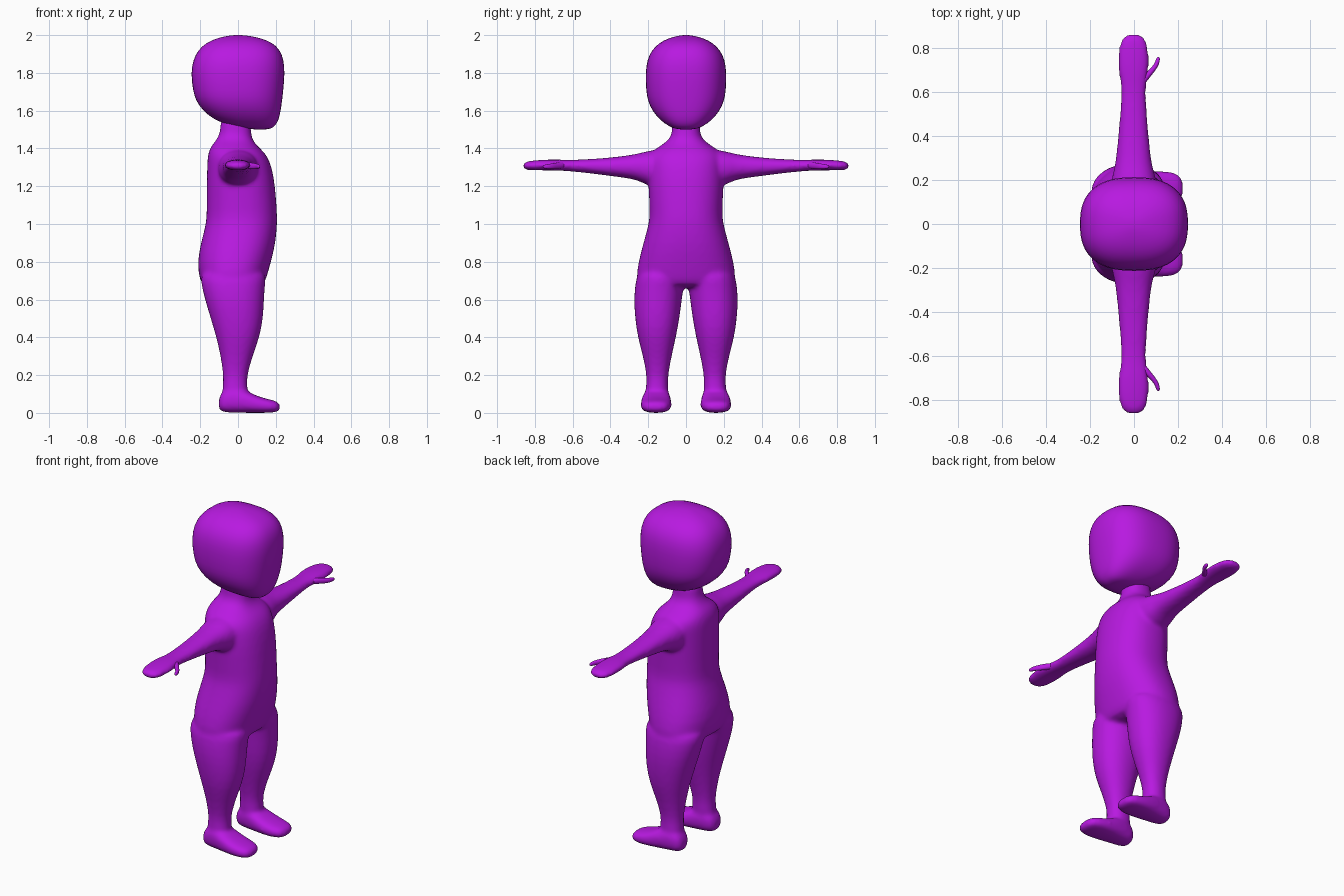
import bpy, bmesh, math

purple = bpy.data.materials.new("purple")
purple.diffuse_color = (0.48, 0.01, 0.75, 1)


def loft(bm, axis, rings, power=2.2, side=1, n=32):
    """Closed skin through rounded rings (t, a0, a1, b0, b1) strung along an axis."""
    loops = []
    for t, a0, a1, b0, b1 in rings:
        loop = []
        for i in range(n):
            ang = 2 * math.pi * i / n
            c, s = math.cos(ang), math.sin(ang)
            a = (a0 + a1) / 2 + (a1 - a0) / 2 * math.copysign(abs(c) ** (2 / power), c)
            b = (b0 + b1) / 2 + (b1 - b0) / 2 * math.copysign(abs(s) ** (2 / power), s)
            x, y, z = {'X': (t, a, b), 'Y': (a, t, b), 'Z': (a, b, t)}[axis]
            loop.append(bm.verts.new((x, y * side, z)))
        loops.append(loop)
    for p, q in zip(loops, loops[1:]):
        for i in range(n):
            j = (i + 1) % n
            bm.faces.new((p[i], p[j], q[j], q[i]))
    bm.faces.new(loops[0])
    bm.faces.new(loops[-1])


def finish(bm, name):
    bmesh.ops.recalc_face_normals(bm, faces=bm.faces)
    for f in bm.faces:
        f.smooth = True
    me = bpy.data.meshes.new(name)
    bm.to_mesh(me)
    bm.free()
    me.materials.append(purple)
    ob = bpy.data.objects.new(name, me)
    bpy.context.collection.objects.link(ob)
    ob.modifiers.new("round", 'SUBSURF').levels = 1
    return ob


# Ring tables: torso and head are (z, x0, x1, half width)
torso = [(0.66, -.18, .13, .24), (0.7, -.205, .147, .268), (0.8, -.217, .176, .253),
         (0.9, -.197, .2, .226), (1.0, -.17, .208, .198), (1.05, -.166, .208, .191),
         (1.2, -.166, .198, .2), (1.3, -.164, .18, .2), (1.35, -.162, .16, .198),
         (1.385, -.155, .135, .18), (1.415, -.142, .1, .135), (1.445, -.113, .077, .09),
         (1.48, -.097, .07, .075), (1.52, -.093, .067, .073), (1.57, -.093, .067, .073)]
head = [(1.5, .1, .14, .02), (1.504, .05, .175, .06), (1.52, -.04, .198, .095),
        (1.55, -.125, .216, .138), (1.6, -.187, .227, .18), (1.65, -.222, .234, .202),
        (1.7, -.239, .24, .212), (1.8, -.251, .249, .216), (1.87, -.238, .243, .206),
        (1.92, -.213, .224, .182), (1.96, -.168, .185, .142), (1.985, -.11, .12, .09),
        (1.997, -.05, .055, .04), (2.0, -.02, .02, .015)]
leg = [(0.76, -.2, .155, .01, .25), (0.7, -.2, .145, .008, .268), (0.6, -.176, .138, .022, .277),
       (0.5, -.145, .134, .034, .27), (0.4, -.115, .115, .053, .256), (0.3, -.092, .077, .076, .228),
       (0.2, -.078, .049, .095, .208), (0.15, -.079, .048, .094, .211), (0.05, -.09, .06, .09, .22)]
foot = [(-.103, .13, .19, .02, .07), (-.088, .1, .215, .004, .115), (-.03, .087, .225, 0, .145),
        (.04, .078, .236, 0, .122), (.1, .075, .242, 0, .088), (.16, .079, .24, 0, .073),
        (.205, .095, .228, .003, .063), (.224, .125, .2, .013, .047)]
arm = [(.1, -.11, .11, 1.2, 1.4), (.19, -.107, .107, 1.195, 1.39), (.25, -.09, .086, 1.23, 1.374),
       (.3, -.082, .077, 1.241, 1.364), (.4, -.072, .067, 1.254, 1.352), (.5, -.064, .059, 1.267, 1.344),
       (.61, -.056, .052, 1.279, 1.339), (.66, -.066, .062, 1.282, 1.341), (.71, -.073, .068, 1.284, 1.342),
       (.78, -.073, .068, 1.284, 1.339), (.83, -.064, .06, 1.284, 1.334), (.855, -.045, .042, 1.288, 1.327),
       (.863, -.02, .02, 1.298, 1.317)]
thumb = [(.63, .01, .045, 1.3, 1.325), (.66, .028, .068, 1.292, 1.328), (.685, .052, .087, 1.291, 1.325),
         (.702, .07, .101, 1.29, 1.322), (.725, .092, .114, 1.291, 1.318), (.75, .1, .119, 1.293, 1.314),
         (.759, .107, .115, 1.299, 1.308)]

# Body: torso, limbs and feet blended into one skin
bm = bmesh.new()
loft(bm, 'Z', [(z, a, b, -w, w) for z, a, b, w in torso], 2.3)
for s in (1, -1):
    loft(bm, 'Z', leg, side=s)
    loft(bm, 'X', foot, 2.6, s)
    loft(bm, 'Y', arm, side=s)
body = finish(bm, "body")
remesh = body.modifiers.new("blend", 'REMESH')
remesh.mode = 'VOXEL'
remesh.voxel_size = 0.011
remesh.use_smooth_shade = True
soften = body.modifiers.new("soften", 'SMOOTH')
soften.factor = 0.5
soften.iterations = 10

# Head
bm = bmesh.new()
loft(bm, 'Z', [(z, a, b, -w, w) for z, a, b, w in head], 2.5)
finish(bm, "head")

# Thumbs
bm = bmesh.new()
for s in (1, -1):
    loft(bm, 'Y', thumb, side=s, n=16)
finish(bm, "thumbs")
